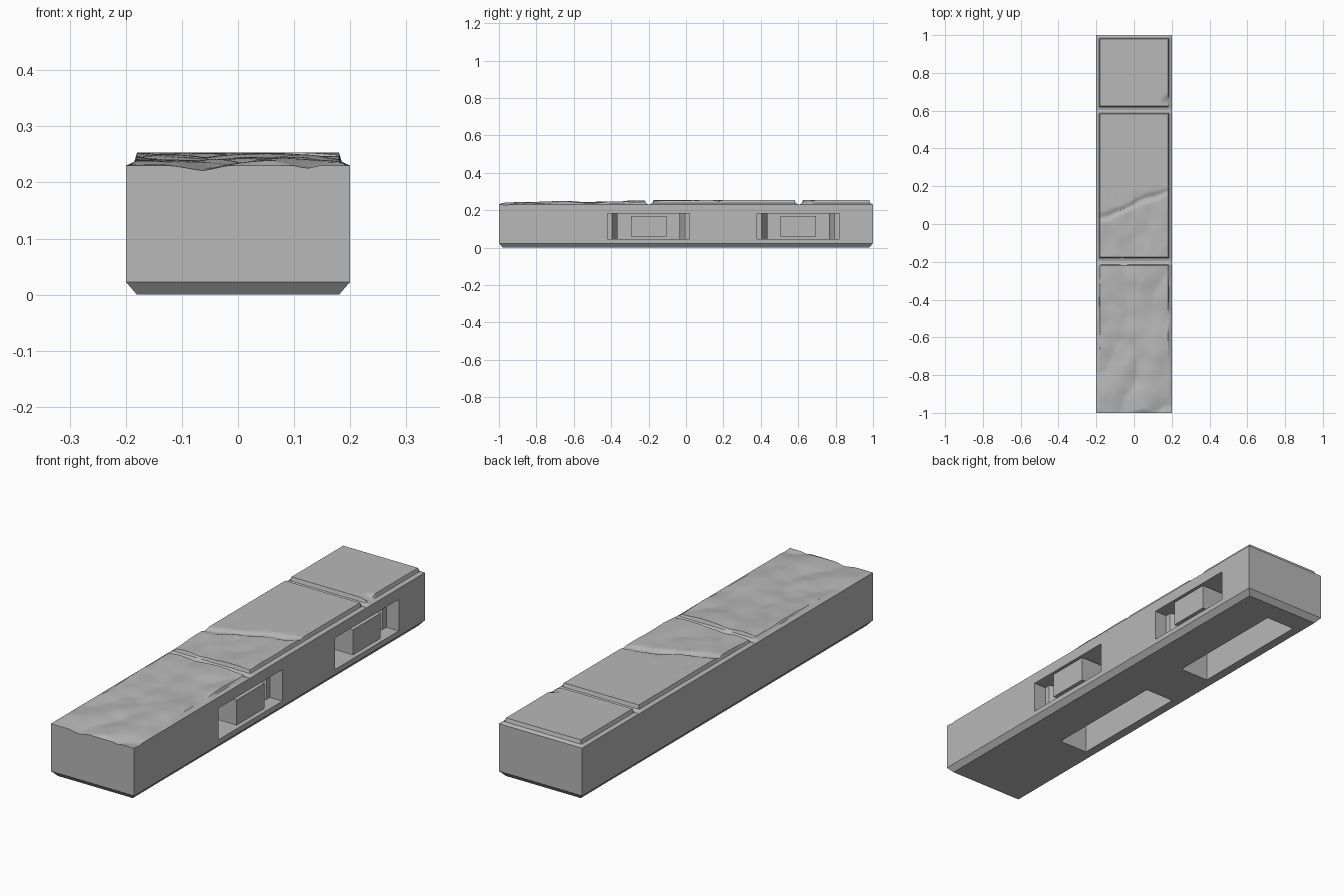
import bpy, bmesh
from mathutils import Vector, noise

old = bpy.data.objects.get("Cube")
if old:
    bpy.data.objects.remove(old, do_unlink=True)

stone = bpy.data.materials.new("grey stone")
stone.use_nodes = True
grey = (0.48, 0.48, 0.48, 1)
stone.diffuse_color = grey
stone.node_tree.nodes["Principled BSDF"].inputs["Base Color"].default_value = grey

HALF_W, RIM, TOP = 0.2, 0.23, 0.253
SLABS = [(-1, -0.2), (-0.195, 0.602), (0.605, 1)]


def finish(bm, name):
    bmesh.ops.recalc_face_normals(bm, faces=bm.faces)
    mesh = bpy.data.meshes.new(name)
    bm.to_mesh(mesh)
    bm.free()
    mesh.materials.append(stone)
    ob = bpy.data.objects.new(name, mesh)
    bpy.context.collection.objects.link(ob)
    return ob


def prism(name, outline, z0, z1):
    """Extrude an xy outline between two heights."""
    bm = bmesh.new()
    face = bm.faces.new([bm.verts.new((x, y, z0)) for x, y in outline])
    up = bmesh.ops.extrude_face_region(bm, geom=[face])["geom"]
    verts = [v for v in up if isinstance(v, bmesh.types.BMVert)]
    bmesh.ops.translate(bm, verts=verts, vec=(0, 0, z1 - z0))
    return finish(bm, name)


def rect(x0, x1, y0, y1):
    return [(x0, y0), (x1, y0), (x1, y1), (x0, y1)]


def worn(x, y):
    """Weathered stone surface, lower towards the front and its left corner."""
    t = (y + 1) / 2
    base = 0.234 + 0.034 * min(t * 1.15, 1)
    base -= 0.009 * max(0, -y - 0.55) * max(0, 0.5 - x * 3)
    amp = 0.014 * (1 - 0.6 * t)
    p = Vector((x * 5 + 3.1, y * 4, 0.7))
    ridges = abs(noise.noise(p)) * 2 - 0.5
    fine = noise.noise(p * 3.3) * 0.3
    crack = 0.016 * max(0, 1 - abs(y - 0.1 - 0.4 * x - 0.02 * noise.noise(p * 2)) / 0.025)
    chip = 0.03 * max(0, 1 - (Vector((x, y)) - Vector((0.19, 0.65))).length / 0.07)
    return base + amp * (ridges + fine) - crack * 0.6 - chip


def height(x, y):
    """Slab with a sloped rim and steep edge, cut down by the worn surface."""
    d = 0
    for y0, y1 in SLABS:
        if y0 <= y <= y1:
            d = min(HALF_W - abs(x), y - y0, y1 - y)
    if d < 0.015:
        z = RIM + d * 0.45
    else:
        z = min(TOP, RIM + 0.007 + (d - 0.015) * 3.2)
    return max(0.212, min(z, worn(x, y)))


def spaced(a, b, n):
    return [a + (b - a) * i / n for i in range(n)]


def rim_spaced(a, b, n):
    return [a, a + 0.015] + spaced(a + 0.02, b - 0.02, n) + [b - 0.02, b - 0.015, b]


# Body with a weathered slab top and chamfered base
xs = rim_spaced(-HALF_W, HALF_W, 40)
ys = [y for y0, y1 in SLABS for y in rim_spaced(y0, y1, round((y1 - y0) * 100))]
bm = bmesh.new()
rows = [[bm.verts.new((x, y, height(x, y))) for x in xs] for y in ys]
for r0, r1 in zip(rows, rows[1:]):
    for i in range(len(xs) - 1):
        bm.faces.new((r0[i], r0[i + 1], r1[i + 1], r1[i]))
edges = [e for e in bm.edges if e.is_boundary]
for z, sx, sy in ((0.023, 1, 1), (0, 0.9, 0.98)):
    geom = bmesh.ops.extrude_edge_only(bm, edges=edges)["geom"]
    edges = [e for e in geom if isinstance(e, bmesh.types.BMEdge)]
    for v in geom:
        if isinstance(v, bmesh.types.BMVert):
            v.co = (v.co.x * sx, v.co.y * sy, z)
bmesh.ops.contextual_create(bm, geom=edges)
body = finish(bm, "stone_floor_block")

# Connector pockets in the left side and slots in the underside
pocket = [(0.21, 0.22), (0.14, 0.22), (0.14, 0.195), (0.085, 0.165), (0.045, 0.165)]
cutters = []
for n, cy in enumerate((-0.2, 0.6), 1):
    outline = [(x, cy + h) for x, h in pocket] + [(x, cy - h) for x, h in reversed(pocket)]
    cutters.append(prism("pocket_cutter", outline, 0.045, 0.182))
    cutters.append(prism("slot_cutter", rect(-0.14, 0, cy - 0.285, cy + 0.285), -0.02, 0.18))
    prism(f"connector_post_{n}", rect(0.035, HALF_W, cy - 0.095, cy + 0.095), 0.06, 0.17)
for cutter in cutters:
    cutter.hide_render = True
    mod = body.modifiers.new("cut", "BOOLEAN")
    mod.operation, mod.solver, mod.object = "DIFFERENCE", "EXACT", cutter

# Bake the cuts and shade
bpy.context.view_layer.update()
graph = bpy.context.evaluated_depsgraph_get()
baked = bpy.data.meshes.new_from_object(body.evaluated_get(graph))
body.modifiers.clear()
body.data = baked
for cutter in cutters:
    bpy.data.objects.remove(cutter, do_unlink=True)
bpy.ops.object.select_all(action="DESELECT")
body.select_set(True)
bpy.context.view_layer.objects.active = body
bpy.ops.object.shade_smooth_by_angle(angle=0.52)
